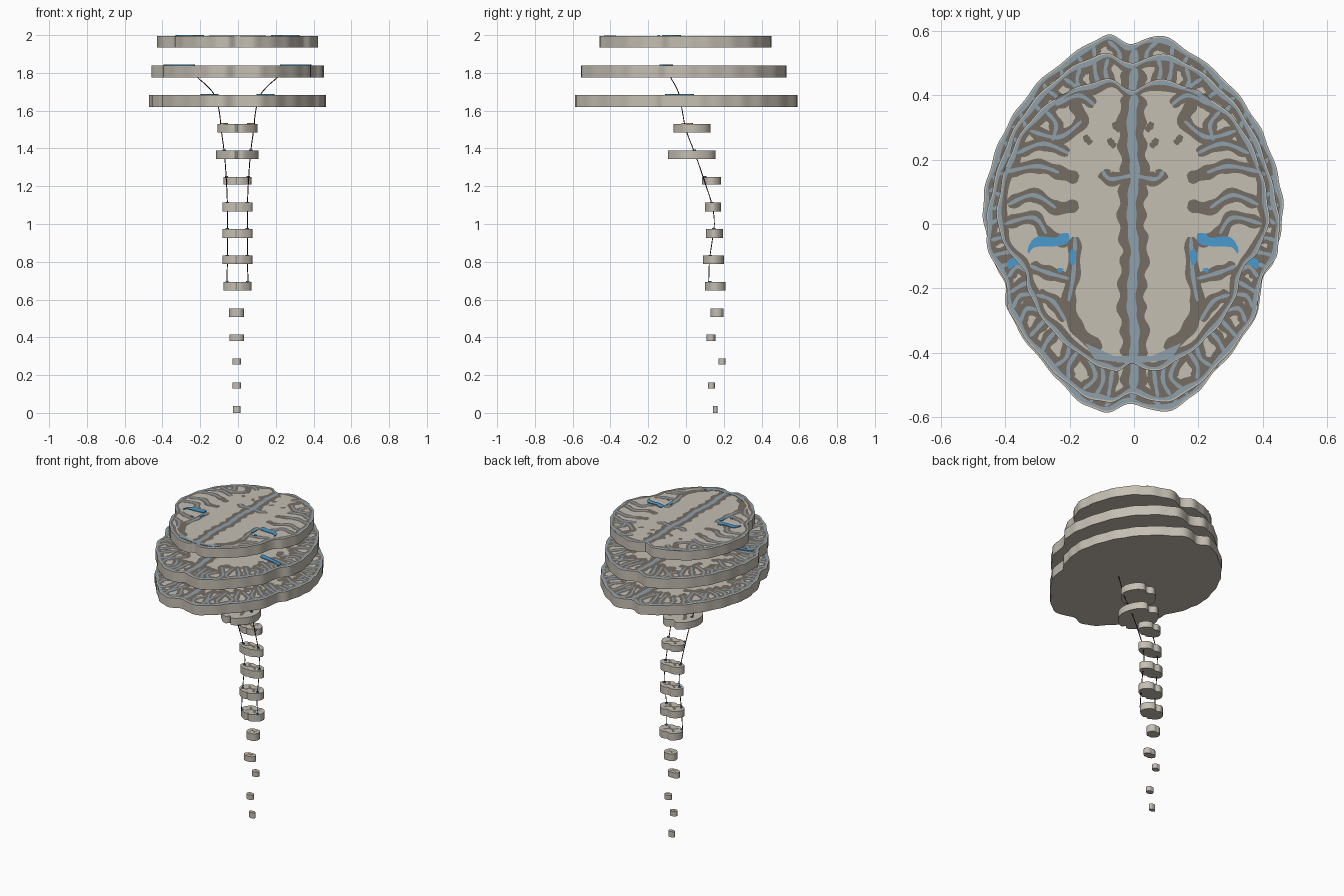
import bpy, bmesh, math, random
from mathutils import Vector

if "Cube" in bpy.data.objects:
    bpy.data.objects.remove(bpy.data.objects["Cube"])
random.seed(4)
DX = -0.003


def mat(name, rgb):
    m = bpy.data.materials.new(name)
    m.diffuse_color = (*rgb, 1)
    m.use_nodes = True
    m.node_tree.nodes["Principled BSDF"].inputs["Base Color"].default_value = m.diffuse_color
    return m


TAN = mat("pale_tissue", (0.56, 0.52, 0.45))
DARK = mat("grey_matter", (0.18, 0.155, 0.125))
HAZE = mat("fissure", (0.27, 0.35, 0.41))
BLUE = mat("blue_region", (0.07, 0.33, 0.62))
GOLD = mat("yellow_region", (0.75, 0.5, 0.02))
RED = mat("tract", (0.07, 0.012, 0.01))


def spline(pts, n=6, closed=False):
    """Catmull-Rom curve through 2D points."""
    p = [Vector(q) for q in pts]
    k, out = len(p), []
    for i in range(k if closed else k - 1):
        get = (lambda j: p[j % k]) if closed else (lambda j: p[max(0, min(k - 1, j))])
        a, b, c, d = get(i - 1), get(i), get(i + 1), get(i + 2)
        for s in range(n):
            t = s / n
            out.append(0.5 * (2 * b + (c - a) * t + (2 * a - 5 * b + 4 * c - d) * t * t
                              + (3 * b - a - 3 * c + d) * t ** 3))
    return out if closed else out + [p[-1]]


def flip(pts):
    return [(-x, y) for x, y in pts]


def outline(half, n=6):
    return spline(half + flip(half[1:-1])[::-1], n, True)


def finish(name, bm, material, smooth=False):
    me = bpy.data.meshes.new(name)
    bm.to_mesh(me)
    bm.free()
    ob = bpy.data.objects.new(name, me)
    bpy.context.collection.objects.link(ob)
    ob.location.x = DX
    me.materials.append(material)
    if smooth:
        bpy.ops.object.select_all(action='DESELECT')
        ob.select_set(True)
        bpy.context.view_layer.objects.active = ob
        bpy.ops.object.shade_smooth_by_angle(angle=math.radians(35))
    return ob


def prism(name, loops, z0, z1, material, smooth=False):
    """Extrude one or more outlines from z0 to z1."""
    bm = bmesh.new()
    for pts in loops:
        lo = [bm.verts.new((p[0], p[1], z0)) for p in pts]
        hi = [bm.verts.new((p[0], p[1], z1)) for p in pts]
        bm.faces.new(lo)
        bm.faces.new(hi)
        for i in range(len(pts)):
            j = (i + 1) % len(pts)
            bm.faces.new((lo[i], lo[j], hi[j], hi[i]))
    bmesh.ops.recalc_face_normals(bm, faces=bm.faces)
    return finish(name, bm, material, smooth)


def flat_bands(name, paths, z, width, material, rim=None):
    """Flat ribbons along paths, plus an optional rim following an outline."""
    bm = bmesh.new()

    def bridge(pairs, closed):
        rows = [[bm.verts.new((p.x, p.y, z)) for p in pr] for pr in pairs]
        for i in range(len(rows) - (0 if closed else 1)):
            a, b = rows[i], rows[(i + 1) % len(rows)]
            bm.faces.new((a[0], b[0], b[1], a[1]))
    for path in paths:
        c = spline(path, 8)
        pairs = []
        for i, p in enumerate(c):
            t = (c[min(i + 1, len(c) - 1)] - c[max(i - 1, 0)]).normalized()
            w = width * min(1, 0.45 + 0.2 * min(i, len(c) - 1 - i)) * (1 + 0.15 * math.sin(i * 0.9))
            s = Vector((-t.y, t.x)) * w
            pairs.append((p + s, p - s))
        bridge(pairs, False)
    if rim:
        pts, outer, inner, wave = rim
        bridge([(p * outer, p * (inner + wave * math.sin(i * 0.62))) for i, p in enumerate(pts)], True)
    for f in bm.faces:
        f.normal_update()
        if f.normal.z < 0:
            f.normal_flip()
    finish(name, bm, material)


# Outlines of the three large slices (right half, back to front)
TOP = [(0, .415), (.07, .45), (.16, .43), (.25, .385), (.33, .31), (.385, .21), (.415, .1), (.422, 0),
       (.385, -.09), (.34, -.14), (.325, -.21), (.285, -.29), (.22, -.365), (.13, -.43), (.06, -.458), (0, -.435)]
MID = [(0, .5), (.08, .53), (.17, .5), (.27, .425), (.35, .33), (.405, .22), (.44, .1), (.456, 0),
       (.445, -.1), (.4, -.17), (.385, -.27), (.33, -.36), (.25, -.455), (.16, -.53), (.08, -.555), (0, -.53)]
LOW = [(0, .56), (.08, .587), (.175, .537), (.285, .45), (.36, .357), (.412, .265), (.45, .155), (.467, .06),
       (.458, -.03), (.437, -.115), (.4, -.18), (.39, -.265), (.33, -.37), (.25, -.465), (.175, -.545),
       (.09, -.585), (0, -.56)]

# Hand-drawn folds on the uppermost slice (one side)
FOLDS = [[(.40, .16), (.3, .18), (.23, .16), (.17, .14)], [(.39, .06), (.31, .09), (.24, .05), (.17, .06)],
         [(.4, 0), (.31, .02), (.27, -.03), (.2, -.06)],
         [(.18, -.04), (.185, -.15), (.2, -.24), (.17, -.33), (.1, -.39)],
         [(.32, -.13), (.27, -.15), (.2, -.17)], [(.3, -.22), (.25, -.24), (.21, -.3)],
         [(.32, .29), (.23, .27), (.16, .32), (.19, .38)], [(.36, .22), (.28, .25), (.2, .22)],
         [(.24, .37), (.17, .4), (.12, .37)], [(.27, .35), (.24, .31), (.25, .26)]]
CROSS = [[(-.095, .165), (-.07, .14), (0, .15), (.07, .14), (.095, .165)]]


def radial_folds(half):
    """Wavy folds running inward from the rim."""
    res = []
    pts = spline(half, 2)
    for p in pts[2:-2]:
        side = Vector((-p.y, p.x)) * random.uniform(-.1, .1)
        depth = random.uniform(.62, .8)
        res.append([p * .97, p * .88 + side * .5, p * (depth + .05) - side * .4, p * depth + side])
    return [[tuple(q) for q in f] for f in res]


def big_slice(name, half, z0, z1, folds):
    pts = outline(half)
    ripple = [p * (1 + .005 * math.sin(i * .95)) for i, p in enumerate(pts)]
    prism(name, [ripple], z0, z1, TAN, True)
    sides = folds + [flip(f) for f in folds]
    y0, y1 = half[-1][1] * .97, half[0][1] * .97
    midline = [[(.006 * math.sin(i * 2), y0 + (y1 - y0) * i / 10) for i in range(11)]]
    flat_bands(name + "_grey_matter", sides + CROSS, z1 + .001, .021, DARK, (ripple, .985, .93, .014))
    flat_bands(name + "_midline_grey", midline, z1 + .001, .042, DARK)
    flat_bands(name + "_fissures", [f[:3] for f in sides] + CROSS, z1 + .002, .006, HAZE,
               (ripple, .99, .968, .008))
    flat_bands(name + "_midline_fissure", midline, z1 + .002, .014, HAZE)
    return sides


big_slice("upper_slice", TOP, 1.935, 1.996, FOLDS)
big_slice("middle_slice", MID, 1.775, 1.84, radial_folds(MID))
big_slice("lower_slice", LOW, 1.62, 1.682, radial_folds(LOW))

# Front fluid pocket and small spots beside the midline, upper slice
prism("front_pocket", [[(-.15, -.37), (-.06, -.41), (.06, -.41), (.15, -.37), (.12, -.42), (0, -.435), (-.12, -.42)]],
      1.99, 1.9985, HAZE)
flat_bands("inner_spots", [[(s * x, y), (s * (x + .012), y + .012), (s * (x + .02), y + .026)]
                           for s in (1, -1) for x, y in ((.055, .24), (.04, .29), (.13, .25))], 1.997, .01, DARK)


# Coloured regions, mirrored left and right
def patches(name, shapes, z, material):
    loops = [[tuple(p) for p in spline(s, 4, True)] for s in shapes]
    prism(name, loops + [flip(s) for s in loops], z - .004, z + .004, material)


patches("upper_blue_regions", [
    [(.2, -.03), (.225, -.03), (.24, -.042), (.3, -.04), (.325, -.07), (.325, -.092), (.305, -.072), (.25, -.07), (.205, -.06)],
    [(.177, -.085), (.195, -.082), (.196, -.12), (.182, -.125)],
    [(.215, -.14), (.235, -.138), (.23, -.152)]], 1.996, BLUE)
patches("middle_blue_regions", [
    [(.23, -.07), (.3, -.085), (.385, -.11), (.385, -.14), (.36, -.125), (.28, -.11), (.235, -.1)]], 1.841, BLUE)
patches("lower_blue_regions", [[(.1, .03), (.13, .035), (.15, -.03), (.195, -.09), (.18, -.11), (.12, -.06)]], 1.683, BLUE)

# Brainstem and cord slices: z0, z1, half width, y0, y1
STEM = [(1.485, 1.53, .105, -.065, .13), (1.345, 1.39, .111, -.095, .155), (1.21, 1.25, .073, .085, .185),
        (1.066, 1.113, .079, .1, .185), (.926, .974, .078, .105, .195), (.788, .833, .078, .09, .2),
        (.648, .693, .073, .1, .21), (.508, .553, .04, .13, .2), (.38, .415, .039, .107, .157),
        (.257, .288, .023, .172, .21), (.13, .161, .023, .117, .153), (0, .037, .02, .143, .168)]
LOBED = [(0, .84), (.35, 1), (.75, .72), (1, .15), (.92, -.4), (.5, -.85), (.18, -1), (0, -.86)]
ROUND = [(0, .95), (.45, .95), (.88, .55), (1, 0), (.85, -.55), (.45, -.95), (0, -.97)]
HORNS = [[(.12, .05), (.35, .3), (.5, .6)], [(.12, 0), (.3, -.2), (.45, -.55)], [(-.25, .02), (0, .05), (.25, .02)]]
for i, (z0, z1, w, y0, y1) in enumerate(STEM):
    c, h = (y0 + y1) / 2, (y1 - y0) / 2
    off = -.004 if i > 6 else 0

    def fit(pts, k=1.0):
        return [(x * w * k + off, c + y * h * k) for x, y in pts]
    prism(f"stem_slice_{i + 1}", [fit(outline(LOBED if i < 7 else ROUND))], z0, z1, TAN, True)
    # Horn-shaped grey core on top of each stem slice
    horns = HORNS + [flip(f) for f in HORNS[:2]]
    flat_bands(f"stem_core_{i + 1}", [fit(f) for f in horns], z1 + .001, w * .1, DARK)

patches("yellow_regions", [[(.05, -.01), (.075, -.025), (.093, .005), (.085, .035), (.06, .03)]], 1.531, GOLD)

# Thin nerve tracts linking the slices
TRACT = [(.27, -.1, 1.842), (.21, -.08, 1.775), (.16, -.055, 1.73), (.12, -.035, 1.68), (.097, -.02, 1.6),
         (.086, 0, 1.5), (.07, .045, 1.38), (.058, .1, 1.22), (.053, .14, 1.09), (.053, .15, 1.0),
         (.053, .14, .92), (.053, .125, .81), (.056, .12, .694)]
for side, s in (("right", 1), ("left", -1)):
    cu = bpy.data.curves.new(side + "_tract", 'CURVE')
    cu.dimensions = '3D'
    cu.bevel_depth = .0025
    cu.bevel_resolution = 1
    cu.resolution_u = 4
    sp = cu.splines.new('BEZIER')
    sp.bezier_points.add(len(TRACT) - 1)
    for bp, (x, y, z) in zip(sp.bezier_points, TRACT):
        bp.co = (s * x, y, z)
        bp.handle_left_type = bp.handle_right_type = 'AUTO'
    cu.materials.append(RED)
    ob = bpy.data.objects.new(side + "_tract", cu)
    ob.location.x = DX
    bpy.context.collection.objects.link(ob)
    # Small blue nodes where the tract meets each stem slice
for z, x, y in ((1.39, .07, .043), (1.25, .058, .1), (1.113, .053, .137), (.974, .053, .147), (.833, .053, .128), (.693, .055, .125)):
    patches("tract_node", [[(x - .009, y), (x, y - .009), (x + .009, y), (x, y + .009)]], z, BLUE)
